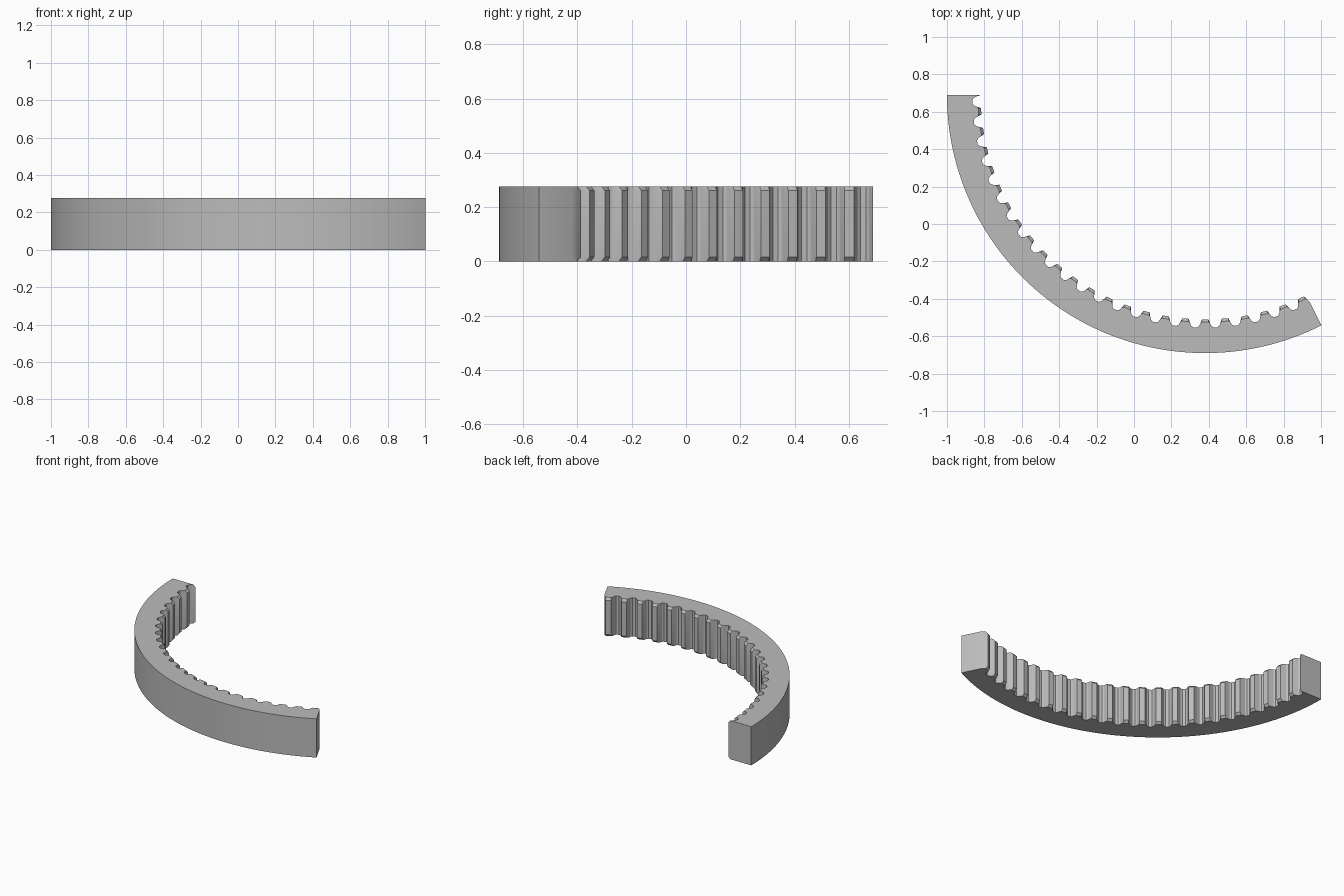
import bpy
import bmesh
import math

cube = bpy.data.objects.get("Cube")
if cube:
    bpy.data.objects.remove(cube, do_unlink=True)

# Segment dimensions
CX, CY = 0.38, 0.69
OUTER, TIP, TIP_CHAMFERED = 1.38, 1.20, 1.215
HEIGHT, CHAMFER = 0.277, 0.016
START, END = 180.0, 296.8
FIRST_TOOTH, PITCH, TEETH = 295.3, 5.05, 24

# One tooth: angle from its centre and radius (None marks the tip)
HALF_TOOTH = [(0.82, None), (1.2, 1.22), (1.55, 1.236), (2.05, 1.244)]
TOOTH = [(-a, r) for a, r in reversed(HALF_TOOTH)] + HALF_TOOTH


def inner_profile():
    """Angles and radii along the toothed side."""
    points = [(START, None)]
    for i in reversed(range(TEETH)):
        centre = FIRST_TOOTH - i * PITCH
        points += [(centre + a, r) for a, r in TOOTH
                   if START + 0.05 < centre + a < END - 0.1]
    return points + [(END, 1.243)]


def place(bm, angle, radius, z):
    a = math.radians(angle)
    return bm.verts.new((CX + radius * math.cos(a), CY + radius * math.sin(a), z))


profile = inner_profile()
count = len(profile)
bm = bmesh.new()

# Stacked outlines; the tooth tips are chamfered at the top and bottom
layers = []
for z, tip in [(0, TIP_CHAMFERED), (CHAMFER, TIP),
               (HEIGHT - CHAMFER, TIP), (HEIGHT, TIP_CHAMFERED)]:
    inner = [place(bm, a, r or tip, z) for a, r in profile]
    outer = [place(bm, a, OUTER, z) for a, r in profile]
    layers.append(inner + outer[::-1])

# Walls
for low, high in zip(layers, layers[1:]):
    for i in range(2 * count):
        j = (i + 1) % (2 * count)
        bm.faces.new((low[i], low[j], high[j], high[i]))

# Flat top and bottom
for loop in (layers[0], layers[-1]):
    for i in range(count - 1):
        bm.faces.new((loop[i], loop[i + 1], loop[-i - 2], loop[-i - 1]))

bmesh.ops.recalc_face_normals(bm, faces=bm.faces)
mesh = bpy.data.meshes.new("ring_gear_segment")
bm.to_mesh(mesh)
bm.free()

segment = bpy.data.objects.new("ring_gear_segment", mesh)
bpy.context.collection.objects.link(segment)

# Plain grey
grey = bpy.data.materials.new("grey")
grey.use_nodes = True
colour = (0.5, 0.5, 0.5, 1)
grey.diffuse_color = colour
grey.node_tree.nodes["Principled BSDF"].inputs["Base Color"].default_value = colour
mesh.materials.append(grey)

bpy.ops.object.select_all(action='DESELECT')
segment.select_set(True)
bpy.context.view_layer.objects.active = segment
bpy.ops.object.shade_smooth_by_angle(angle=math.radians(20))
